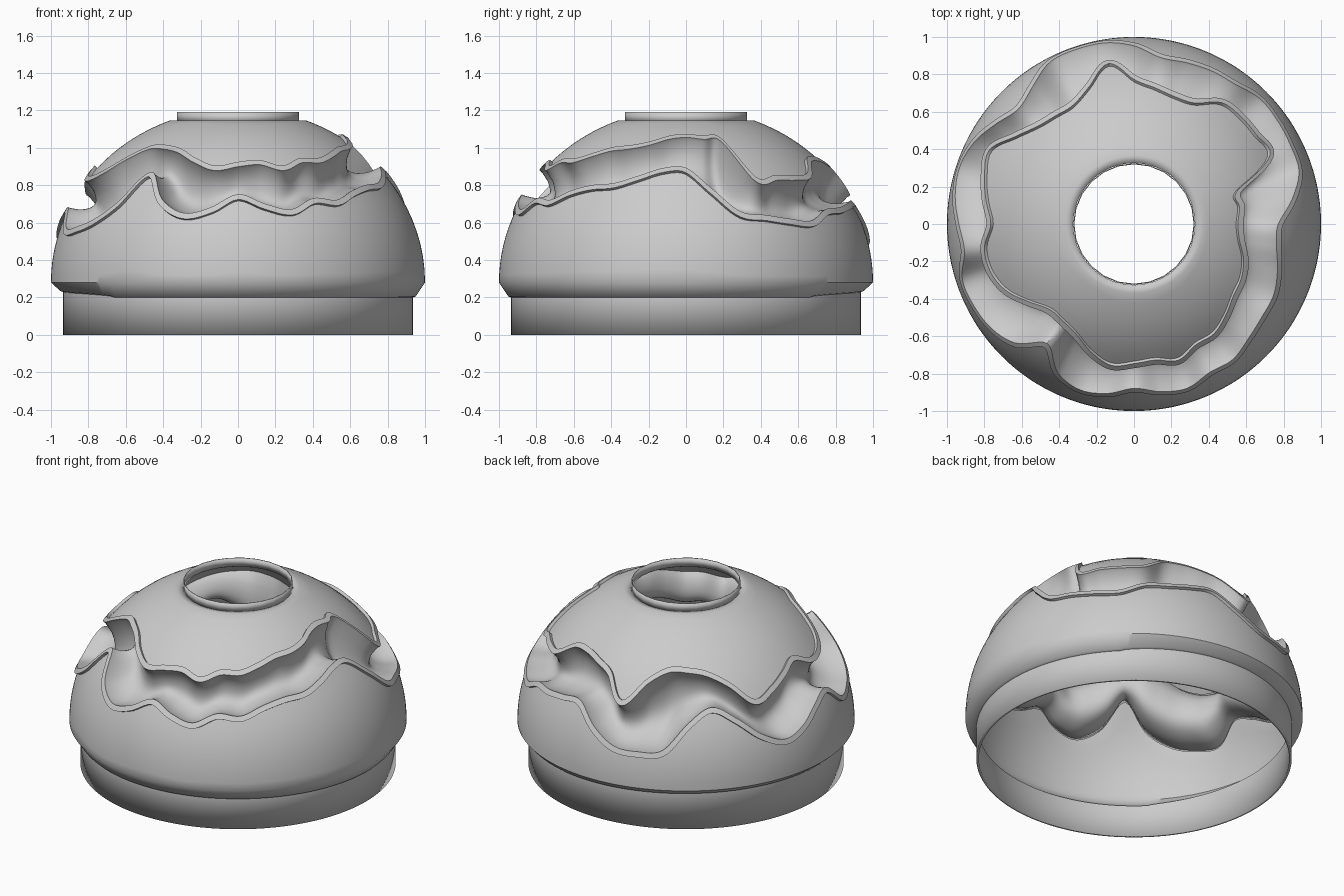
import bpy, bmesh, math
from math import sin, cos, pi, radians, asin

old = bpy.data.objects.get("Cube")
if old:
    bpy.data.objects.remove(old, do_unlink=True)

# One plain grey for everything
grey = bpy.data.materials.new("warm_grey")
grey.use_nodes = True
colour = (0.6, 0.6, 0.6, 1)
grey.diffuse_color = colour
grey.node_tree.nodes["Principled BSDF"].inputs["Base Color"].default_value = colour

# Heights (in hundredths) of the channel edges, evenly spaced around the dome from +x
LOWER = [87, 76, 64, 62, 60, 59, 65, 66, 68, 69, 58, 50, 49, 51, 66, 74, 67, 56, 50, 54,
         62, 66, 55, 56, 60, 69, 85, 70, 63, 66, 73, 68, 65, 71, 70, 75, 78, 79, 83, 87]
UPPER = [105, 104, 103, 82, 83, 83, 84, 92, 93, 91, 87, 75, 87, 93, 93, 91, 85, 75, 79, 84,
         88, 83, 83, 87, 94, 99, 99, 97, 92, 88, 90, 91, 88, 92, 92, 95, 98, 99, 101, 104]
EQUATOR, HEIGHT, TOP, HOLE, BASE = 0.28, 0.93, 1.145, 0.325, 0.935
SEGMENTS = 240


def edge_height(table, a):
    """Smooth closed curve through the table."""
    f = a / (2 * pi) * len(table)
    i, t = int(f), f % 1
    p, q, r, s = (table[(i + k) % len(table)] / 100 for k in (-1, 0, 1, 2))
    return q + t / 2 * (r - p + t * (2 * p - 5 * q + 4 * r - s + t * (3 * (q - r) + s - p)))


def lat(z):
    return asin((z - EQUATOR) / HEIGHT)


def dome(u, out=0.0):
    return ((1 + out) * cos(u), EQUATOR + (HEIGHT + out) * sin(u))


def lip_width(table, a):
    step = 0.01
    slope = (edge_height(table, a + step) - edge_height(table, a)) / step
    return 0.018 * min(math.hypot(1, slope), 1.8)


def section(a):
    """Radius and height pairs from the foot to the top hole."""
    lo, hi = lat(edge_height(LOWER, a)), lat(edge_height(UPPER, a))
    wl, wh = lip_width(LOWER, a), lip_width(UPPER, a)
    seam = 0.2 + 0.035 * max(0, cos(a - radians(135))) ** 0.5
    pts = [(BASE, 0), (BASE, seam), (BASE + 0.015, seam + 0.005)]
    # lower dome
    n = 9
    pts += [dome((lo - wl) * i / n) for i in range(n + 1)]
    # raised lower lip
    pts += [dome(lo - wl, 0.018), dome(lo + wl, 0.014)]
    # hollow channel, bulging into the shell
    a0, a1 = lo + wl, hi - wh
    depth = 0.05 + 0.3 * max(a1 - a0, 0.02)
    n = 12
    pts += [dome(a0 + (a1 - a0) * i / n, -depth * sin(pi * i / n) ** 0.6) for i in range(n + 1)]
    # raised upper lip
    pts += [dome(hi - wh, 0.018), dome(hi + wh, 0.018)]
    # upper dome and flat rim
    end = lat(TOP)
    n = 8
    pts += [dome(hi + wh + (end - hi - wh) * i / n) for i in range(n + 1)]
    pts.append((HOLE, TOP))
    return pts


def make_ring(name, profile, segments, thickness):
    """Sweep a section that may change with direction around the z axis."""
    bm = bmesh.new()
    columns = []
    for k in range(segments):
        a = 2 * pi * k / segments
        columns.append([bm.verts.new((r * cos(a), r * sin(a), z)) for r, z in profile(a)])
    for k, col in enumerate(columns):
        nxt = columns[(k + 1) % segments]
        for j in range(len(col) - 1):
            bm.faces.new((col[j], nxt[j], nxt[j + 1], col[j + 1]))
    mesh = bpy.data.meshes.new(name)
    bm.to_mesh(mesh)
    bm.free()
    mesh.materials.append(grey)
    obj = bpy.data.objects.new(name, mesh)
    bpy.context.collection.objects.link(obj)
    solid = obj.modifiers.new("wall", "SOLIDIFY")
    solid.thickness = thickness
    solid.offset = -1
    bpy.ops.object.select_all(action="DESELECT")
    obj.select_set(True)
    bpy.context.view_layer.objects.active = obj
    bpy.ops.object.shade_smooth_by_angle(angle=radians(38))
    return obj


make_ring("dome_shell", section, SEGMENTS, 0.015)
# Thin collar around the top hole
make_ring("top_collar", lambda a: [(HOLE, TOP - 0.01), (HOLE, 1.19)], 24, 0.006)
